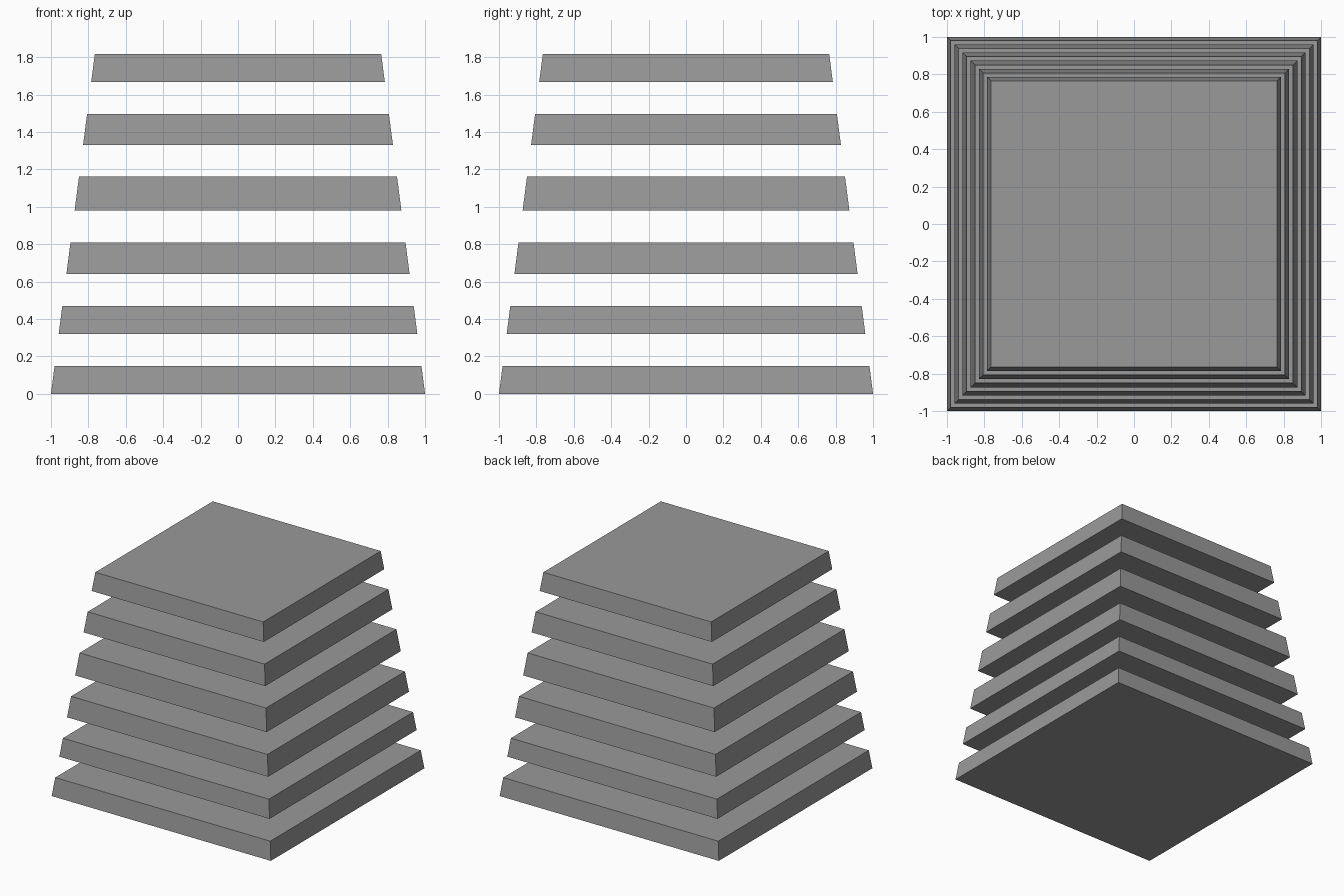
import bpy
import bmesh
from mathutils import Vector

cube = bpy.data.objects.get("Cube")
if cube:
    bpy.data.objects.remove(cube, do_unlink=True)

# Plain grey for every slab
GREY = (0.32, 0.32, 0.32, 1)
grey = bpy.data.materials.new("plain grey")
grey.use_nodes = True
grey.diffuse_color = GREY
grey.node_tree.nodes["Principled BSDF"].inputs["Base Color"].default_value = GREY

TAPER = 0.129  # inward slope shared by all slabs


def half_width(z):
    return 1 - TAPER * z


def add_slab(name, bottom, top):
    """Square slab cut from one tall pyramid between two heights."""
    bm = bmesh.new()
    bmesh.ops.create_cube(bm, size=2)
    for v in bm.verts:
        z = top if v.co.z > 0 else bottom
        w = half_width(z)
        v.co = Vector((v.co.x * w, v.co.y * w, z))
    mesh = bpy.data.meshes.new(name)
    bm.to_mesh(mesh)
    bm.free()
    mesh.materials.append(grey)
    bpy.context.collection.objects.link(bpy.data.objects.new(name, mesh))


# Stack of separate slabs, bottom to top
levels = [(0, 0.15), (0.32, 0.47), (0.64, 0.81),
          (0.98, 1.163), (1.33, 1.497), (1.666, 1.818)]
for i, (bottom, top) in enumerate(levels, 1):
    add_slab(f"slab_{i}", bottom, top)
